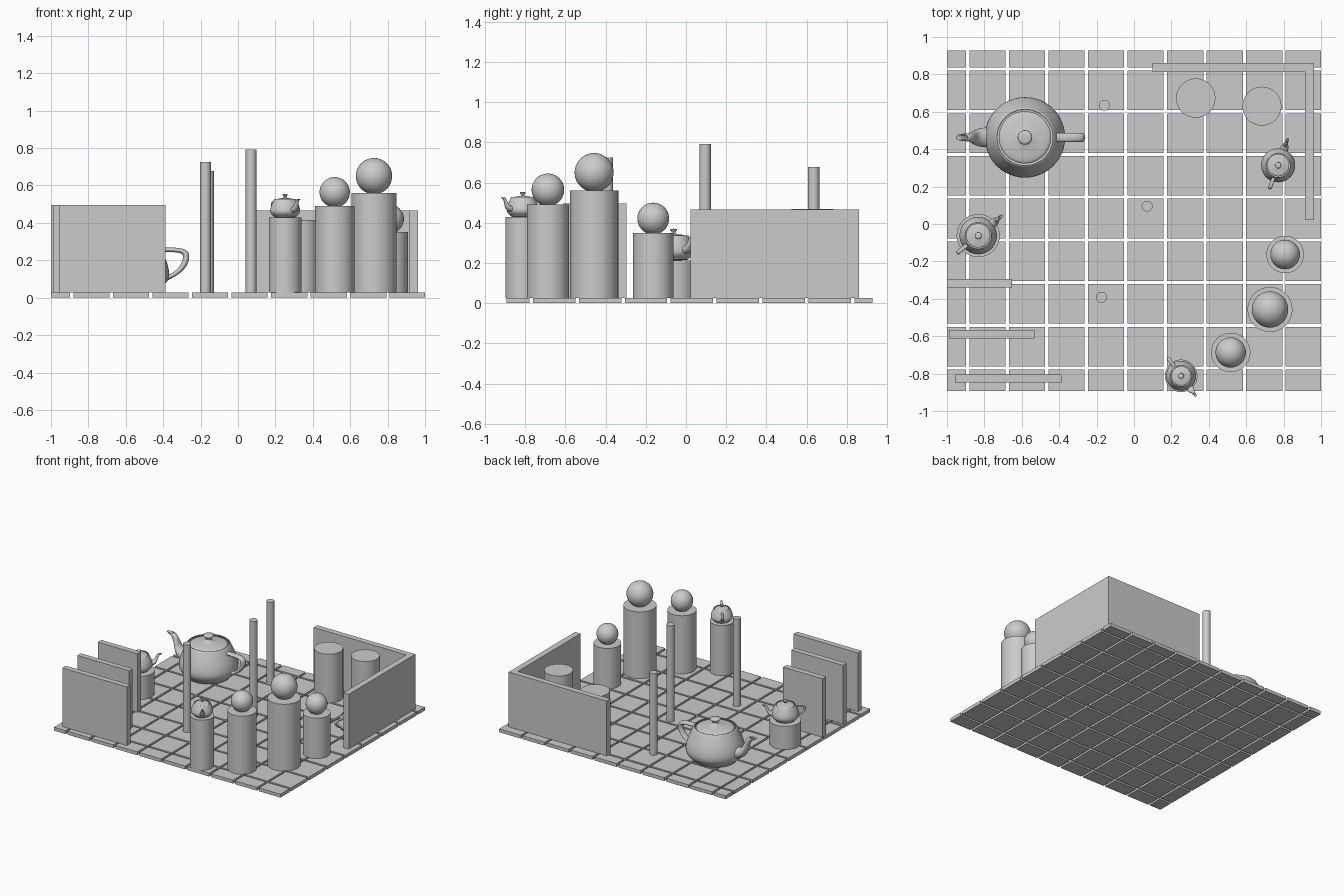
import bpy, bmesh, math

if "Cube" in bpy.data.objects:
    bpy.data.objects.remove(bpy.data.objects["Cube"])

FLOOR = 0.027


def box(name, x0, x1, y0, y1, z0, z1):
    bpy.ops.mesh.primitive_cube_add(size=1, location=((x0 + x1) / 2, (y0 + y1) / 2, (z0 + z1) / 2))
    ob = bpy.context.object
    ob.name = name
    ob.scale = (x1 - x0, y1 - y0, z1 - z0)
    return ob


def cylinder(name, x, y, r, top):
    bpy.ops.mesh.primitive_cylinder_add(vertices=64, radius=r, depth=top - FLOOR,
                                        location=(x, y, (top + FLOOR) / 2))
    bpy.context.object.name = name
    bpy.ops.object.shade_smooth_by_angle(angle=math.radians(40))


def ball(name, x, y, z, r):
    bpy.ops.mesh.primitive_uv_sphere_add(segments=48, ring_count=24, radius=r, location=(x, y, z))
    bpy.context.object.name = name
    bpy.ops.object.shade_smooth()


def bezier(p, t):
    s = 1 - t
    k = (s**3, 3 * s * s * t, 3 * s * t * t, t**3)
    return tuple(sum(w * c[i] for w, c in zip(k, p)) for i in range(len(p[0])))


def chain(pts, n):
    """Sample a chain of cubic bezier segments that share end points."""
    out = [pts[0]]
    for i in range(0, len(pts) - 1, 3):
        out += [bezier(pts[i:i + 4], j / n) for j in range(1, n + 1)]
    return out


def skin(bm, rings):
    """Join rings of points into a closed-around surface."""
    rings = [[bm.verts.new(p) for p in ring] for ring in rings]
    for a, b in zip(rings, rings[1:]):
        m = len(a)
        for i in range(m):
            bm.faces.new((a[i], a[(i + 1) % m], b[(i + 1) % m], b[i]))


def lathe(bm, profile, m=48):
    skin(bm, [[(r * math.cos(2 * math.pi * i / m), r * math.sin(2 * math.pi * i / m), z)
               for i in range(m)] for r, z in profile])


def tube(bm, rows, n=8, m=8):
    """Sweep a rounded section given as inner point, outer point, half width."""
    rings = []
    for xi, zi, xo, zo, w in chain(rows, n):
        half = [bezier(((xi, 0, zi), (xi, -w, zi), (xo, -w, zo), (xo, 0, zo)), j / m)
                for j in range(m + 1)]
        rings.append(half + [(x, -y, z) for x, y, z in half[-2:0:-1]])
    skin(bm, rings)


def teapot_mesh():
    bm = bmesh.new()
    # body with rolled rim and base
    lathe(bm, chain([(1.4, 2.4), (1.3375, 2.531), (1.4375, 2.531), (1.5, 2.4),
                     (1.75, 1.875), (2, 1.35), (2, 0.9),
                     (2, 0.45), (1.5, 0.225), (1.5, 0.15),
                     (1.5, 0.075), (1.425, 0), (0, 0)], 8))
    # lid with knob
    lathe(bm, chain([(0, 3.15), (0.8, 3.15), (0, 2.85), (0.2, 2.7),
                     (0.4, 2.55), (1.3, 2.55), (1.3, 2.4)], 8))
    # spout
    tube(bm, [(1.7, 1.425, 1.7, 0.6, 0.66), (2.6, 1.425, 3.1, 0.825, 0.66),
              (2.3, 2.1, 2.4, 2.025, 0.25), (2.7, 2.4, 3.3, 2.4, 0.25),
              (2.8, 2.475, 3.525, 2.494, 0.25), (2.9, 2.475, 3.45, 2.5125, 0.15),
              (2.8, 2.4, 3.2, 2.4, 0.15)])
    # handle
    tube(bm, [(-1.6, 2.025, -1.5, 2.25, 0.3), (-2.3, 2.025, -2.5, 2.25, 0.3),
              (-2.7, 2.025, -3, 2.25, 0.3), (-2.7, 1.8, -3, 1.8, 0.3),
              (-2.7, 1.575, -3, 1.35, 0.3), (-2.5, 1.125, -2.65, 0.9375, 0.3),
              (-2, 0.9, -1.9, 0.6, 0.3)])
    bmesh.ops.remove_doubles(bm, verts=bm.verts, dist=1e-4)
    bmesh.ops.recalc_face_normals(bm, faces=bm.faces)
    for f in bm.faces:
        f.smooth = True
    me = bpy.data.meshes.new("teapot")
    bm.to_mesh(me)
    bm.free()
    return me


# floor tiles, cut off at the floor edges
def spans(first_gap, pitch, lo, hi, gap=0.017):
    cuts = [first_gap + pitch * k for k in range(12) if first_gap + pitch * k < hi]
    starts = [lo] + [c + gap / 2 for c in cuts]
    ends = [c - gap / 2 for c in cuts] + [hi]
    return list(zip(starts, ends))


bm = bmesh.new()
for x0, x1 in spans(-0.889, 0.2113, -1, 1):
    for y0, y1 in spans(-0.77, 0.2284, -0.893, 0.927):
        for v in bmesh.ops.create_cube(bm, size=1)["verts"]:
            v.co = (x0 if v.co.x < 0 else x1, y0 if v.co.y < 0 else y1, 0 if v.co.z < 0 else FLOOR)
me = bpy.data.meshes.new("floor_tiles")
bm.to_mesh(me)
bm.free()
bpy.context.collection.objects.link(bpy.data.objects.new("floor_tiles", me))

# corner walls
box("back_wall", 0.098, 0.963, 0.814, 0.86, FLOOR, 0.465)
box("right_wall", 0.915, 0.963, 0.022, 0.814, FLOOR, 0.465)

# upright panels at the left
for x0, x1, y in ((-1.0, -0.652, -0.317), (-0.99, -0.532, -0.59), (-0.957, -0.388, -0.826)):
    box("panel", x0, x1, y - 0.022, y + 0.022, FLOOR, 0.495)

# thin poles
for x, y, top in ((-0.158, 0.635, 0.678), (-0.174, -0.392, 0.726), (0.07, 0.095, 0.793)):
    cylinder("pole", x, y, 0.029, top)

# bare pedestals inside the corner
cylinder("corner_pedestal", 0.33, 0.673, 0.105, 0.416)
cylinder("corner_pedestal", 0.684, 0.63, 0.104, 0.468)

# pedestals carrying balls
for x, y, r, top, br in ((0.808, -0.163, 0.1, 0.35, 0.079),
                         (0.727, -0.457, 0.12, 0.561, 0.097),
                         (0.517, -0.687, 0.105, 0.491, 0.081)):
    cylinder("ball_pedestal", x, y, r, top)
    ball("ball", x, y, top + br - 0.008, br)

# pedestals carrying teapots
cylinder("teapot_pedestal", 0.252, -0.812, 0.087, 0.428)
cylinder("teapot_pedestal", -0.833, -0.062, 0.115, 0.213)

# teapots: x, y, z, scale, spout direction
pot = teapot_mesh()
for x, y, z, s, ang in ((-0.583, 0.463, FLOOR, 0.1075, 180), (0.252, -0.812, 0.428, 0.04, -54),
                        (0.771, 0.314, FLOOR, 0.0455, 70), (-0.833, -0.062, 0.213, 0.05, 40)):
    ob = bpy.data.objects.new("teapot", pot)
    bpy.context.collection.objects.link(ob)
    ob.location = (x, y, z)
    ob.scale = (s, s, s)
    ob.rotation_euler.z = math.radians(ang)
